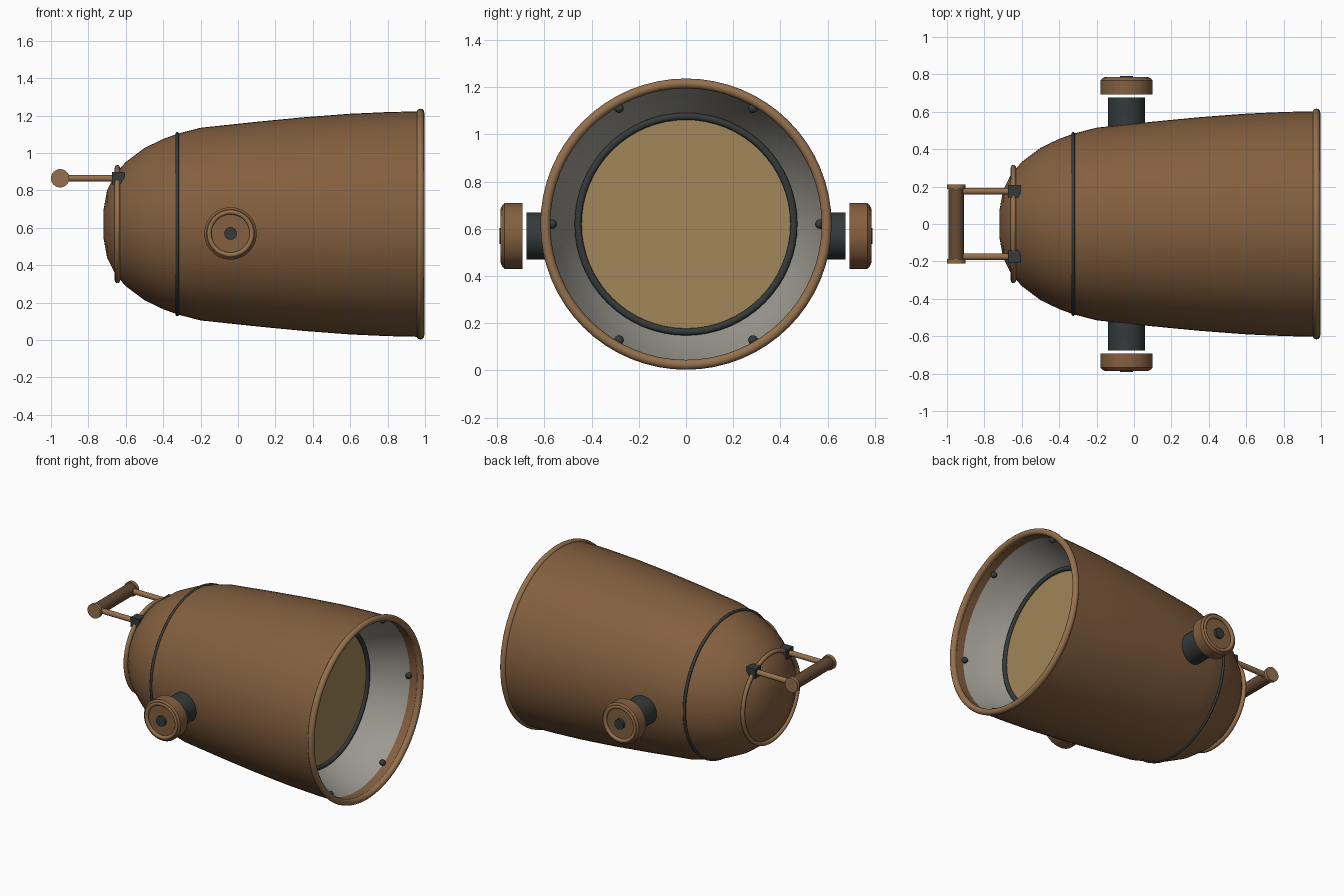
import bpy, bmesh
from math import sin, cos, pi, radians
from mathutils import Vector

if "Cube" in bpy.data.objects:
    bpy.data.objects.remove(bpy.data.objects["Cube"])

CZ = 0.62  # height of the main axis


def mat(name, r, g, b):
    m = bpy.data.materials.new(name)
    m.diffuse_color = (r, g, b, 1)
    m.use_nodes = True
    m.node_tree.nodes["Principled BSDF"].inputs["Base Color"].default_value = m.diffuse_color
    return m


BROWN = mat("brown", 0.23, 0.115, 0.05)
BRASS = mat("light_brown", 0.30, 0.165, 0.075)
GRIP = mat("grip_brown", 0.13, 0.07, 0.035)
DARK = mat("dark_metal", 0.035, 0.042, 0.042)
GREY = mat("lining_grey", 0.34, 0.33, 0.29)
LENS = mat("lens_tan", 0.36, 0.24, 0.10)


def finish(name, bm, material, smooth=True):
    bmesh.ops.remove_doubles(bm, verts=bm.verts, dist=1e-5)
    bmesh.ops.recalc_face_normals(bm, faces=bm.faces)
    me = bpy.data.meshes.new(name)
    bm.to_mesh(me)
    bm.free()
    me.materials.append(material)
    ob = bpy.data.objects.new(name, me)
    bpy.context.collection.objects.link(ob)
    if smooth:
        bpy.ops.object.select_all(action='DESELECT')
        bpy.context.view_layer.objects.active = ob
        ob.select_set(True)
        bpy.ops.object.shade_smooth_by_angle(angle=radians(35))
    return ob


def lathe(name, profile, material, axis='X', centre=(0, 0, CZ), n=64, closed=False):
    """Revolve (position along axis, radius) points about the x or y axis."""
    bm = bmesh.new()
    c = Vector(centre)
    rings = []
    for a, r in profile:
        ring = []
        for i in range(n):
            u, v = r * cos(2 * pi * i / n), r * sin(2 * pi * i / n)
            ring.append(bm.verts.new(c + Vector((a, u, v) if axis == 'X' else (u, a, v))))
        rings.append(ring)
    pairs = list(zip(rings, rings[1:] + rings[:1])) if closed else list(zip(rings, rings[1:]))
    for p, q in pairs:
        for i in range(n):
            j = (i + 1) % n
            bm.faces.new((p[i], p[j], q[j], q[i]))
    return finish(name, bm, material)


def rod(name, a0, a1, r, material, **kw):
    return lathe(name, [(a0, 0), (a0, r), (a1, r), (a1, 0)], material, **kw)


def ring(name, a, major, minor, material, **kw):
    pts = [(a + minor * cos(k * pi / 6), major + minor * sin(k * pi / 6)) for k in range(12)]
    return lathe(name, pts, material, closed=True, **kw)


# Housing shell, with its short inner lip
lathe("housing", [(-0.72, 0), (-0.72, 0.07), (-0.70, 0.18), (-0.655, 0.27), (-0.60, 0.332),
                  (-0.50, 0.407), (-0.40, 0.455), (-0.32, 0.484), (-0.20, 0.515), (0.10, 0.547),
                  (0.35, 0.571), (0.60, 0.59), (0.80, 0.599), (0.975, 0.603),
                  (0.975, 0.583), (0.88, 0.58)], BROWN)
ring("front_rim", 0.975, 0.596, 0.021, BRASS)
ring("rear_rim", -0.645, 0.302, 0.014, BRASS)
ring("body_band", -0.325, 0.482, 0.010, DARK)

# Reflector lining, lens and lens ring
lathe("lining", [(0.905, 0.580), (0.82, 0.549), (0.74, 0.513), (0.66, 0.468)], GREY)
rod("lens", 0.655, 0.667, 0.455, LENS)
ring("lens_ring", 0.67, 0.457, 0.015, DARK)

# Bolts around the inside of the mouth
for k in range(6):
    bm = bmesh.new()
    bmesh.ops.create_uvsphere(bm, u_segments=12, v_segments=8, radius=0.02)
    t = k * pi / 3
    bmesh.ops.translate(bm, verts=bm.verts, vec=(0.905, 0.567 * cos(t), CZ + 0.567 * sin(t)))
    finish("mouth_bolt", bm, DARK)

# Side pivots with knobs
for s in (-1, 1):
    kw = dict(axis='Y', centre=(-0.04, 0, 0.57))
    rod("pivot", s * 0.45, s * 0.675, 0.10, DARK, n=32, **kw)
    lathe("knob", [(s * 0.692, 0), (s * 0.692, 0.14), (s * 0.768, 0.14), (s * 0.78, 0.128),
                   (s * 0.78, 0.12), (s * 0.77, 0.11), (s * 0.77, 0)], BROWN, n=48, **kw)
    ring("knob_ring", s * 0.772, 0.115, 0.013, BRASS, n=48, **kw)
    rod("knob_bolt", s * 0.76, s * 0.79, 0.034, DARK, n=20, **kw)

# Rear handle: brackets, arms, grip and end caps
HZ = 0.865
for s in (-1, 1):
    bm = bmesh.new()
    bmesh.ops.create_cube(bm, size=0.066)
    bmesh.ops.translate(bm, verts=bm.verts, vec=(-0.64, s * 0.175, HZ))
    finish("handle_bracket", bm, DARK, smooth=False)
    rod("handle_arm", -0.95, -0.62, 0.018, BRASS, centre=(0, s * 0.175, HZ), n=20)
    rod("grip_cap", s * 0.188, s * 0.212, 0.049, BRASS, axis='Y', centre=(-0.951, 0, HZ), n=32)
rod("grip", -0.195, 0.195, 0.041, GRIP, axis='Y', centre=(-0.951, 0, HZ), n=32)
